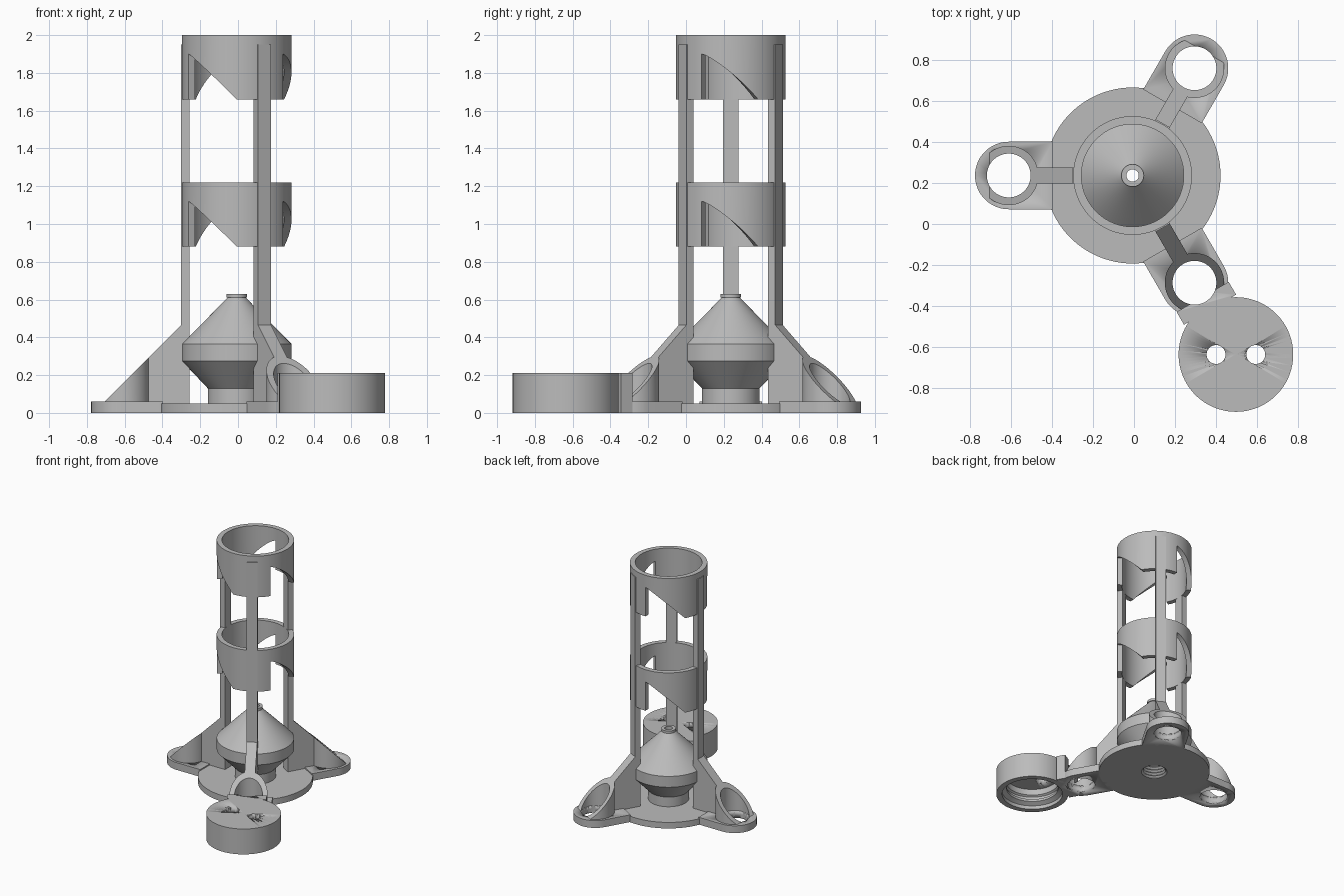
import bpy, bmesh
from math import pi, sin, cos, radians
from mathutils import Matrix, Vector

cube = bpy.data.objects.get("Cube")
if cube:
    bpy.data.objects.remove(cube, do_unlink=True)

grey = bpy.data.materials.new("plain grey")
grey.use_nodes = True
grey.diffuse_color = (0.5, 0.5, 0.5, 1)
grey.node_tree.nodes["Principled BSDF"].inputs["Base Color"].default_value = (0.5, 0.5, 0.5, 1)

AXIS = Matrix.Translation((-0.007, 0.237, 0))
FOOT, PAD_R, HOLE_R = 0.605, 0.165, 0.107   # foot distance and radii
LEGS = {"left_back": 60, "right": 180, "left_front": 300}


def finish(name, bm, matrix=AXIS):
    """Clean a bmesh and turn it into a shaded, coloured object."""
    bmesh.ops.remove_doubles(bm, verts=bm.verts, dist=1e-5)
    bmesh.ops.recalc_face_normals(bm, faces=bm.faces)
    bm.transform(matrix)
    mesh = bpy.data.meshes.new(name)
    bm.to_mesh(mesh)
    bm.free()
    obj = bpy.data.objects.new(name, mesh)
    bpy.context.collection.objects.link(obj)
    mesh.materials.append(grey)
    bpy.ops.object.select_all(action="DESELECT")
    obj.select_set(True)
    bpy.context.view_layer.objects.active = obj
    bpy.ops.object.shade_smooth_by_angle(angle=radians(25))
    return obj


def lathe(name, profile, matrix=AXIS, closed=True, steps=96):
    """Turn an (r, z) profile about the local z axis."""
    bm = bmesh.new()
    rows = [[bm.verts.new((r * cos(2 * pi * i / steps), r * sin(2 * pi * i / steps), z))
             for r, z in profile] for i in range(steps)]
    count = len(profile)
    for i, row in enumerate(rows):
        nxt = rows[(i + 1) % steps]
        for j in range(count if closed else count - 1):
            k = (j + 1) % count
            bm.faces.new((row[j], nxt[j], nxt[k], row[k]))
    return finish(name, bm, matrix)


def prism(name, points, offset, matrix):
    """Extrude a flat outline along an offset vector."""
    bm = bmesh.new()
    face = bm.faces.new([bm.verts.new(p) for p in points])
    new = bmesh.ops.extrude_face_region(bm, geom=[face])["geom"]
    verts = [v for v in new if isinstance(v, bmesh.types.BMVert)]
    bmesh.ops.translate(bm, verts=verts, vec=Vector(offset))
    return finish(name, bm, matrix)


def drill(obj, radius, matrix):
    """Cut a vertical round hole through an object."""
    cutter = lathe("hole_cutter", [(0, -0.1), (radius, -0.1), (radius, 0.7), (0, 0.7)],
                   matrix, closed=False, steps=64)
    cutter.hide_render = True
    cutter.hide_set(True)
    mod = obj.modifiers.new("hole", "BOOLEAN")
    mod.operation = "DIFFERENCE"
    mod.solver = "EXACT"
    mod.object = cutter


# Base plate and hollow double cone with a threaded neck
lathe("base_disc", [(0.1, 0), (0.43, 0), (0.43, 0.05), (0.1, 0.05)])
thread = [(0.085 if i % 2 else 0.1, 0.001 + 0.013 * i) for i in range(11)]
lathe("double_cone", thread + [
    (0.25, 0.29), (0.25, 0.35), (0.03, 0.58), (0.03, 0.63), (0.055, 0.63), (0.055, 0.61),
    (0.048, 0.61), (0.29, 0.365), (0.29, 0.275), (0.153, 0.13), (0.153, 0.04), (0.1, 0.04)])


# Collars with three ramped notches in the lower rim
def collar(name, bottom, height=0.34, outer=0.29, inner=0.25):
    rim = []
    for leg in LEGS.values():
        start = leg + 28
        for i in range(32):
            rim.append((start + 2 * i, bottom + 0.24 * (1 - (i / 31) ** 1.35)))
        rim += [(start + a, bottom) for a in range(64, 121, 2)]
    bm = bmesh.new()
    rows = []
    for deg, z in rim:
        c, s = cos(radians(deg)), sin(radians(deg))
        top = bottom + height
        rows.append([bm.verts.new((r * c, r * s, h)) for r, h in
                     ((outer, z), (outer, top), (inner, top), (inner, z))])
    for a, b in zip(rows, rows[1:] + rows[:1]):
        for j in range(4):
            k = (j + 1) % 4
            bm.faces.new((a[j], b[j], b[k], a[k]))
    finish(name, bm)


collar("upper_collar", 1.66)
collar("lower_collar", 0.88)

# Three legs: pad, sloped sleeve, fin with upright post
for side, deg in LEGS.items():
    place = AXIS @ Matrix.Rotation(radians(deg), 4, "Z")
    hole_at = place @ Matrix.Translation((FOOT, 0, 0))

    arc = [(FOOT + PAD_R * cos(a), PAD_R * sin(a), 0)
           for a in (pi * (i / 40 - 0.5) for i in range(41))]
    pad = prism(side + "_foot_pad", [(0.39, -PAD_R, 0)] + arc + [(0.39, PAD_R, 0)],
                (0, 0, 0.06), place)
    drill(pad, HOLE_R, hole_at)

    bm = bmesh.new()
    rows = []
    for i in range(64):
        a = 2 * pi * i / 64
        row = []
        for r, is_top in ((0.145, 0), (0.145, 1), (HOLE_R, 1), (HOLE_R, 0)):
            x = FOOT + r * cos(a)
            row.append(bm.verts.new((x, r * sin(a), 0.76 - x if is_top else 0.002)))
        rows.append(row)
    for a, b in zip(rows, rows[1:] + rows[:1]):
        for j in range(4):
            k = (j + 1) % 4
            bm.faces.new((a[j], b[j], b[k], a[k]))
    finish(side + "_sleeve", bm, place)

    outline = [(0.25, 0.03), (0.485, 0.03), (0.485, 0.275), (0.295, 0.465),
               (0.295, 1.95), (0.25, 1.95)]
    prism(side + "_fin_and_post", [(x, -0.04, z) for x, z in outline], (0, 0.08, 0), place)

# Cap joined to the front foot by a small plate
front = AXIS @ Matrix.Rotation(radians(LEGS["left_front"]), 4, "Z")
plate = prism("cap_link", [(0.685, -0.147, 0), (0.757, -0.147, 0),
                           (0.757, 0.147, 0), (0.685, 0.147, 0)], (0, 0, 0.21), front)
drill(plate, HOLE_R, front @ Matrix.Translation((FOOT, 0, 0)))

cap_at = Matrix.Translation(front @ Vector((1.01, 0, 0)))
cap = lathe("cap", [(0, 0.16), (0.205, 0.16), (0.205, 0.11), (0.22, 0.1), (0.22, 0.08),
                    (0.2, 0.07), (0.2, 0.05), (0.235, 0.03), (0.235, 0), (0.28, 0),
                    (0.28, 0.21), (0, 0.21)], cap_at, closed=False)
for x in (-0.097, 0.097):
    drill(cap, 0.046, cap_at @ Matrix.Translation((x, 0, 0)))
